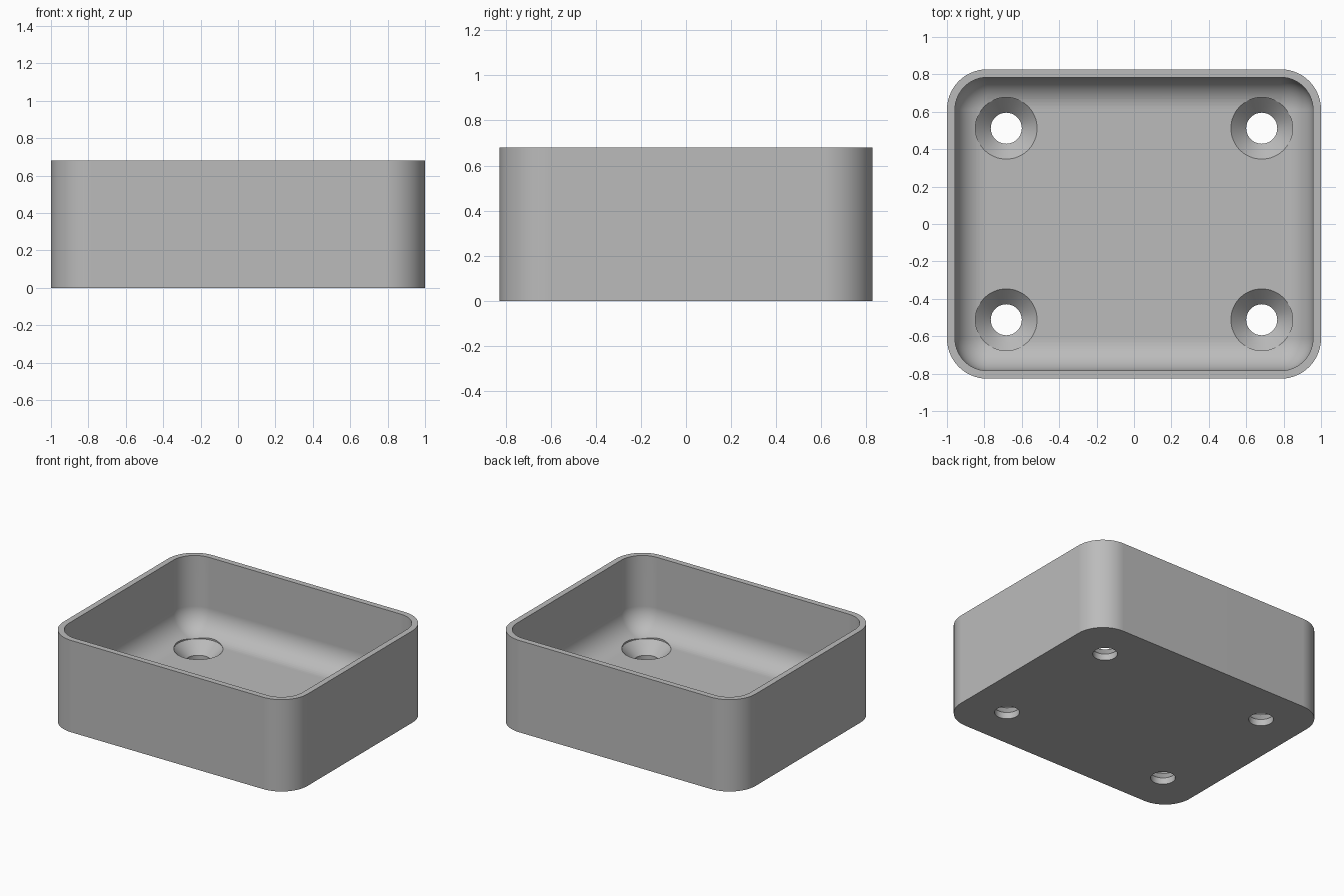
import bpy, bmesh, math

cube = bpy.data.objects.get("Cube")
if cube:
    bpy.data.objects.remove(cube, do_unlink=True)

HALF_X, HALF_Y, HEIGHT = 1.0, 0.827, 0.68
WALL, FLOOR = 0.043, 0.132
CORNER = 0.215
FILLET = CORNER - WALL
STEPS = 14

grey = bpy.data.materials.new("plain grey")
grey.use_nodes = True
colour = (0.5, 0.5, 0.5, 1)
grey.diffuse_color = colour
grey.node_tree.nodes["Principled BSDF"].inputs["Base Color"].default_value = colour


def rounded_ring(bm, inset, z):
    """Rounded rectangle whose corners share the same arc centres."""
    radius = max(CORNER - inset, 0)
    cx, cy = HALF_X - CORNER, HALF_Y - CORNER
    verts = []
    for quarter, (sx, sy) in enumerate([(1, 1), (-1, 1), (-1, -1), (1, -1)]):
        for i in range(STEPS + 1):
            a = math.pi / 2 * (quarter + i / STEPS)
            verts.append(bm.verts.new((sx * cx + radius * math.cos(a),
                                       sy * cy + radius * math.sin(a), z)))
    return verts


def circle_ring(bm, x, y, radius, z, count=64):
    return [bm.verts.new((x + radius * math.cos(2 * math.pi * i / count),
                          y + radius * math.sin(2 * math.pi * i / count), z))
            for i in range(count)]


def loft(bm, rings):
    """Skin a stack of rings and cap both ends."""
    for low, high in zip(rings, rings[1:]):
        n = len(low)
        for i in range(n):
            j = (i + 1) % n
            bm.faces.new((low[i], low[j], high[j], high[i]))
    bm.faces.new(rings[0][::-1])
    bm.faces.new(rings[-1])


def finish(bm, name):
    bmesh.ops.remove_doubles(bm, verts=bm.verts, dist=0.0001)
    bmesh.ops.recalc_face_normals(bm, faces=bm.faces)
    mesh = bpy.data.meshes.new(name)
    bm.to_mesh(mesh)
    bm.free()
    mesh.materials.append(grey)
    obj = bpy.data.objects.new(name, mesh)
    bpy.context.collection.objects.link(obj)
    return obj


# Tray: outer wall, rim, inner wall, then a rounded sweep into the floor
bm = bmesh.new()
rings = [rounded_ring(bm, 0, 0), rounded_ring(bm, 0, HEIGHT),
         rounded_ring(bm, WALL, HEIGHT)]
for i in range(STEPS + 1):
    t = math.pi / 2 * i / STEPS
    rings.append(rounded_ring(bm, WALL + FILLET * (1 - math.cos(t)),
                              FLOOR + FILLET * (1 - math.sin(t))))
loft(bm, rings)
tray = finish(bm, "tray")

# Four countersunk screw holes
bm = bmesh.new()
hole_profile = [(0.083, -0.1), (0.083, 0.048), (0.165, FLOOR), (0.165, 0.4)]
for x in (-0.683, 0.683):
    for y in (-0.512, 0.512):
        loft(bm, [circle_ring(bm, x, y, r, z) for r, z in hole_profile])
cutter = finish(bm, "hole_cutter")
cutter.hide_render = True

cut = tray.modifiers.new("screw holes", "BOOLEAN")
cut.operation, cut.solver, cut.object = "DIFFERENCE", "EXACT", cutter
bpy.context.view_layer.objects.active = tray
bpy.ops.object.select_all(action="DESELECT")
tray.select_set(True)
bpy.ops.object.modifier_apply(modifier=cut.name)
bpy.data.objects.remove(cutter, do_unlink=True)

# Smooth curves, crisp rims, flat floor
bpy.ops.object.shade_smooth_by_angle(angle=math.radians(25))
weighted = tray.modifiers.new("flat faces", "WEIGHTED_NORMAL")
weighted.keep_sharp = True
